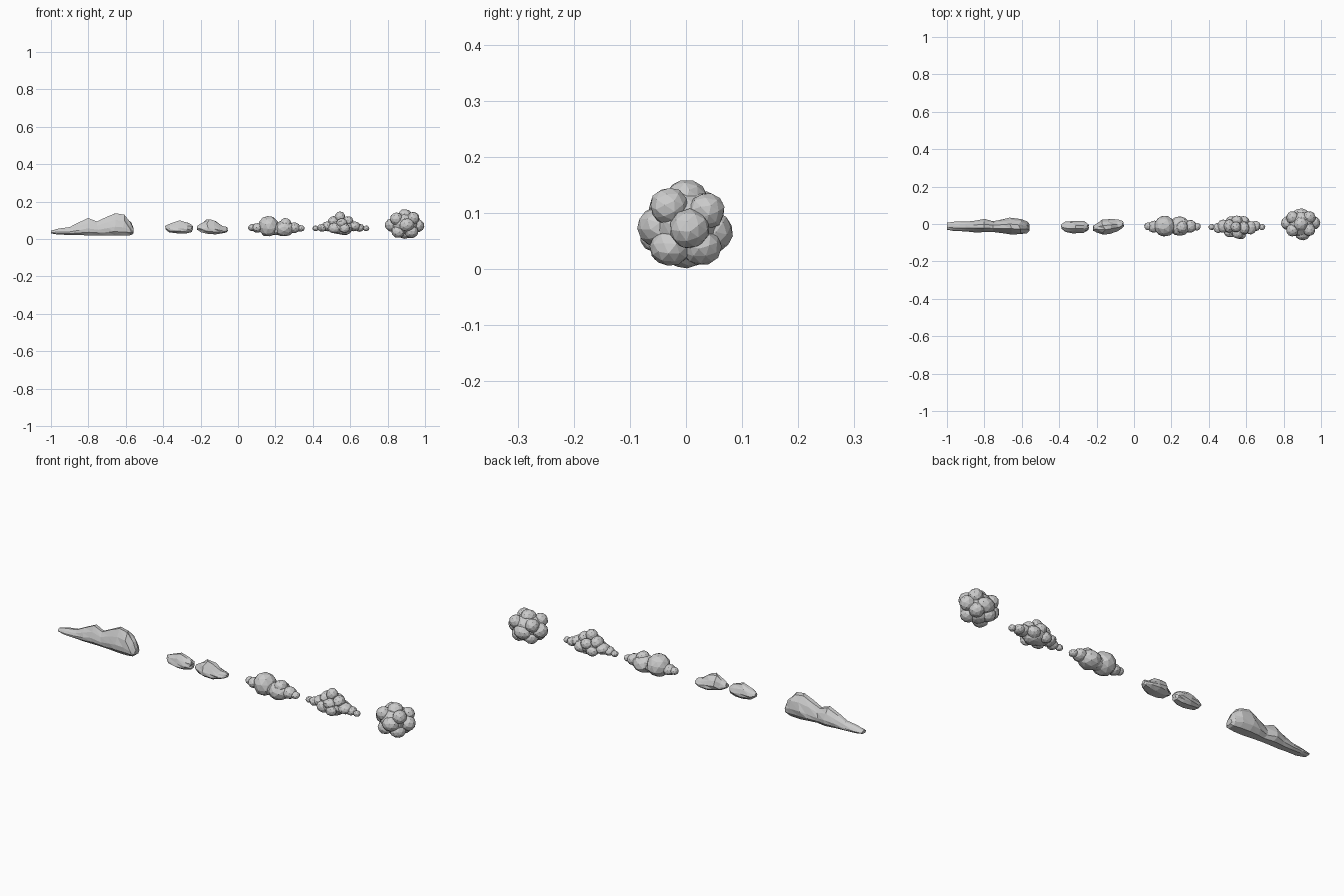
import bpy, bmesh, math, random
from mathutils import Vector, Matrix

random.seed(4)


def finish(name, bm):
    bmesh.ops.recalc_face_normals(bm, faces=bm.faces[:])
    me = bpy.data.meshes.new(name)
    bm.to_mesh(me)
    bm.free()
    ob = bpy.data.objects.new(name, me)
    bpy.context.collection.objects.link(ob)
    return ob


def rock_cloud(name, sections, jitter=0.06):
    """Loft faceted rings along x; section = x, z low, z high, y low, y high."""
    # cross-section: flat-bottomed, widest low down, narrow crown
    prof = [(-.55, 0), (.5, 0), (.95, .2), (1, .42), (.72, .74), (.25, .98), (-.3, 1), (-.75, .7), (-1, .4), (-.95, .18)]
    bm = bmesh.new()
    rings = []
    for x, z0, z1, y0, y1 in sections:
        yc, hw, h = (y0 + y1) / 2, (y1 - y0) / 2, z1 - z0
        rings.append([bm.verts.new((x + random.uniform(-1, 1) * jitter * h * 1.3,
                                    yc + hw * py * (1 + random.uniform(-1, 1) * jitter),
                                    z0 + h * pz)) for py, pz in prof])
    n = len(prof)
    for a, b in zip(rings, rings[1:]):
        for i in range(n):
            j = (i + 1) % n
            bm.faces.new((a[i], a[j], b[j]))
            bm.faces.new((a[i], b[j], b[i]))
    bm.faces.new(rings[0])
    bm.faces.new(rings[-1])
    bmesh.ops.dissolve_limit(bm, angle_limit=math.radians(9), verts=bm.verts[:], edges=bm.edges[:])
    return finish(name, bm)


def puff_cloud(name, centre, puffs):
    """Cluster of faceted balls; puff = dx, dy, z, rx, ry, rz."""
    bm = bmesh.new()
    for dx, dy, z, rx, ry, rz in puffs:
        ball = bmesh.new()
        bmesh.ops.create_icosphere(ball, subdivisions=2, radius=1.0)
        rot = Matrix.Rotation(random.uniform(0, 6.28), 3, Vector((random.random(), random.random(), 1)))
        for v in ball.verts:
            p = rot @ (v.co * random.uniform(.97, 1.04))
            v.co = (centre[0] + dx + p.x * rx, centre[1] + dy + p.y * ry, z + p.z * rz)
        bmesh.ops.dissolve_limit(ball, angle_limit=math.radians(13), verts=ball.verts[:], edges=ball.edges[:])
        tmp = bpy.data.meshes.new("tmp")
        ball.to_mesh(tmp)
        ball.free()
        bm.from_mesh(tmp)
        bpy.data.meshes.remove(tmp)
    return finish(name, bm)


# Long wedge-shaped cloud
rock_cloud("long_cloud", [
    (-1.0, .03, .045, -.03, .006), (-.96, .024, .056, -.038, .012),
    (-.90, .022, .064, -.04, .014), (-.85, .021, .088, -.044, .018),
    (-.80, .02, .112, -.045, .026), (-.75, .02, .094, -.044, .016),
    (-.70, .02, .118, -.05, .025), (-.66, .018, .138, -.055, .032),
    (-.61, .018, .13, -.057, .028), (-.575, .021, .09, -.05, .015),
    (-.56, .03, .06, -.035, 0)])

# Two small rock-like clouds
rock_cloud("small_cloud_left", [
    (-.387, .05, .07, -.025, -.002), (-.365, .036, .083, -.04, .01),
    (-.32, .03, .1, -.05, .02), (-.275, .03, .088, -.045, .014),
    (-.25, .037, .08, -.035, .004), (-.242, .05, .066, -.024, -.006)], .12)
rock_cloud("small_cloud_right", [
    (-.217, .05, .072, -.035, -.01), (-.195, .036, .085, -.047, .005),
    (-.16, .028, .106, -.055, .02), (-.13, .025, .098, -.052, .025),
    (-.09, .03, .07, -.04, .022), (-.065, .035, .066, -.024, .014),
    (-.056, .043, .058, -.014, .006)], .12)

# Cloud of a few large puffs
puff_cloud("large_puff_cloud", (.2, -.012), [
    (-.037, 0, .068, .057, .057, .055), (.045, 0, .056, .055, .053, .044),
    (.055, -.005, .08, .033, .034, .033), (.01, 0, .055, .07, .04, .035),
    (-.095, -.002, .06, .032, .032, .026), (-.125, 0, .062, .021, .021, .019),
    (.1, 0, .06, .034, .034, .029), (.135, -.002, .057, .022, .021, .017)])

# Stepped cloud of many little puffs
puffs = [(0, 0, .065, .075, .052, .038), (-.005, 0, .118, .028, .028, .03),
         (-.04, .005, .092, .03, .036, .03), (.038, -.005, .095, .029, .034, .028),
         (.005, -.034, .085, .03, .028, .026), (.0, .034, .085, .03, .028, .026),
         (.02, -.045, .058, .028, .021, .026), (-.035, -.03, .058, .035, .026, .028),
         (.035, .03, .06, .033, .028, .028), (-.03, .032, .055, .03, .026, .026),
         (.015, 0, .043, .04, .04, .022)]
for s in (-1, 1):
    puffs += [(s * .072, -.004 * s, .068, .033, .036, .026), (s * .1, .005 * s, .06, .026, .028, .021),
              (s * .135, 0, .057, .017, .017, .015)]
puff_cloud("many_puff_cloud", (.55, -.016), puffs)

# Round ball-shaped cloud
puff_cloud("round_cloud", (.892, 0), [
    (0, 0, .078, .075, .068, .065), (.065, .006, .072, .04, .036, .036),
    (-.065, .005, .075, .042, .038, .037), (.01, -.05, .075, .042, .038, .036),
    (0, .048, .066, .046, .036, .036), (0, 0, .126, .038, .038, .034),
    (.045, .036, .103, .034, .033, .033), (-.045, .034, .105, .034, .034, .033),
    (.045, -.03, .112, .033, .034, .034), (-.045, -.033, .108, .034, .034, .034),
    (.035, -.028, .038, .037, .037, .033), (-.035, -.028, .04, .037, .037, .034),
    (.033, .028, .04, .036, .036, .033), (-.033, .026, .04, .036, .036, .033),
    (0, 0, .032, .04, .04, .03)])
